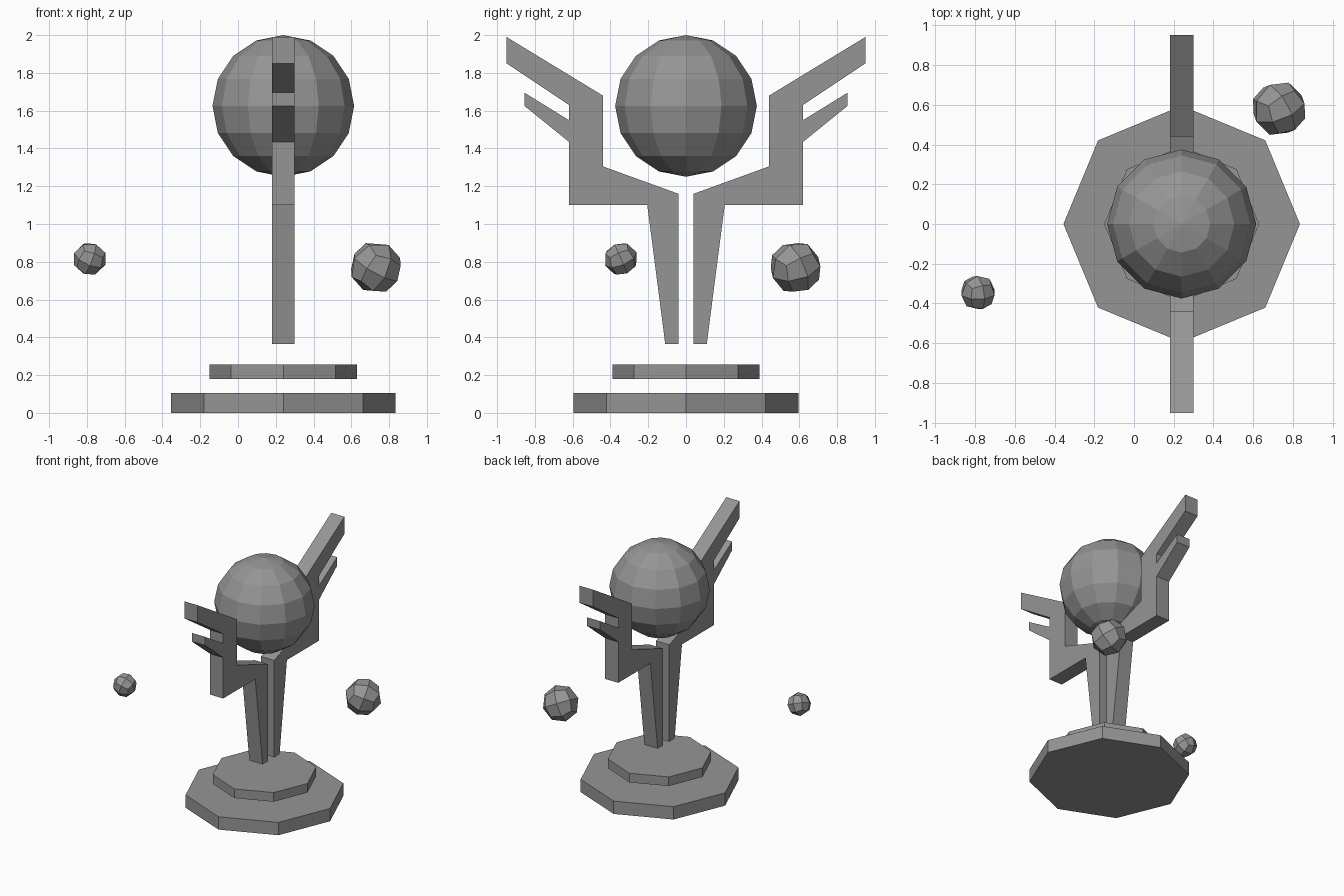
import bpy, bmesh, math
from mathutils import Euler

old = bpy.data.objects.get("Cube")
if old:
    bpy.data.objects.remove(old, do_unlink=True)

grey = bpy.data.materials.new("mid grey")
grey.use_nodes = True
grey.diffuse_color = (0.3, 0.3, 0.3, 1)
grey.node_tree.nodes["Principled BSDF"].inputs["Base Color"].default_value = (0.3, 0.3, 0.3, 1)

CX = 0.24  # axis of the stand


def finish(name, bm, location=(0, 0, 0)):
    bmesh.ops.recalc_face_normals(bm, faces=bm.faces)
    mesh = bpy.data.meshes.new(name)
    bm.to_mesh(mesh)
    bm.free()
    mesh.materials.append(grey)
    obj = bpy.data.objects.new(name, mesh)
    obj.location = location
    bpy.context.collection.objects.link(obj)
    return obj


def slab(name, radius, bottom, top):
    bm = bmesh.new()
    bmesh.ops.create_cone(bm, cap_ends=True, segments=8, radius1=radius,
                          radius2=radius, depth=top - bottom)
    for v in bm.verts:  # a corner points along each axis
        if abs(v.co.x) > 1e-4 and abs(v.co.y) > 1e-4:
            continue
    finish(name, bm, (CX, 0, (bottom + top) / 2))


def wing(name, side):
    profile = [(.04, .365), (.11, .365), (.205, 1.10), (.62, 1.10), (.62, 1.435),
               (.855, 1.625), (.855, 1.695), (.62, 1.55), (.62, 1.63),
               (.95, 1.85), (.95, 1.99), (.44, 1.68), (.44, 1.305), (.04, 1.16)]
    bm = bmesh.new()
    face = bm.faces.new([bm.verts.new((-.06, side * y, z)) for y, z in profile])
    ext = bmesh.ops.extrude_face_region(bm, geom=[face])["geom"]
    bmesh.ops.translate(bm, vec=(.12, 0, 0),
                        verts=[g for g in ext if isinstance(g, bmesh.types.BMVert)])
    finish(name, bm, (CX, 0, 0))


def pebble(name, radius, location, turn):
    # a cube divided once and rounded to a ball
    bm = bmesh.new()
    bmesh.ops.create_cube(bm, size=2)
    bmesh.ops.subdivide_edges(bm, edges=bm.edges, cuts=1, use_grid_fill=True)
    rot = Euler([math.radians(a) for a in turn]).to_matrix()
    for v in bm.verts:
        v.co = rot @ (v.co.normalized() * radius)
    finish(name, bm, location)


# Stepped base
slab("lower_base", .595, 0, .105)
slab("upper_base", .39, .18, .255)

# Mirrored wings holding the ball
wing("back_wing", 1)
wing("front_wing", -1)

# Ball
bm = bmesh.new()
bmesh.ops.create_uvsphere(bm, u_segments=12, v_segments=8, radius=.375)
finish("ball", bm, (CX, 0, 1.625))

# Floating pebbles
pebble("large_pebble", .14, (.73, .58, .77), (25, 20, 30))
pebble("small_pebble", .09, (-.785, -.345, .815), (25, 20, 10))
